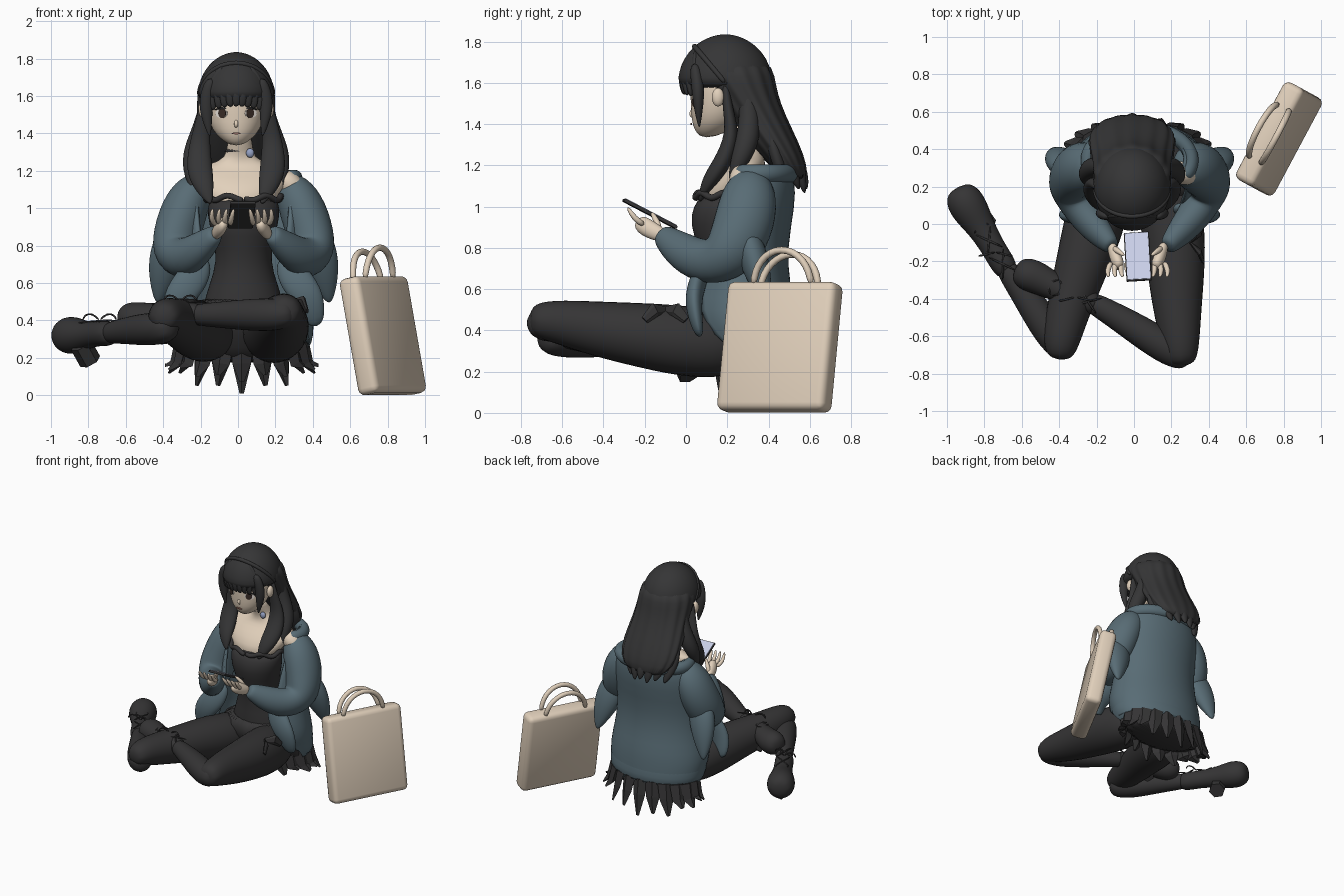
import bpy, bmesh, math
from mathutils import Vector, Matrix

if "Cube" in bpy.data.objects:
    bpy.data.objects.remove(bpy.data.objects["Cube"])


def material(name, r, g, b):
    m = bpy.data.materials.new(name)
    m.use_nodes = True
    m.diffuse_color = (r, g, b, 1)
    node = next(n for n in m.node_tree.nodes if n.type == 'BSDF_PRINCIPLED')
    node.inputs["Base Color"].default_value = (r, g, b, 1)
    return m


HAIR = material("black_hair", .036, .036, .037)
CLOTH = material("black_cloth", .036, .035, .036)
DENIM = material("blue_grey_jacket", .098, .15, .178)
SKIN = material("skin", .76, .635, .5)
CANVAS = material("beige_canvas", .74, .62, .49)
SCREEN = material("lilac_screen", .58, .62, .8)
EYE = material("dark_brown_eye", .04, .025, .02)
WHITE = material("eye_white", .75, .7, .65)
LIP = material("lip", .35, .17, .13)
GEM = material("blue_gem", .3, .36, .55)


def finish(bm, name, mat, smooth=True, subdivide=0):
    bmesh.ops.recalc_face_normals(bm, faces=bm.faces)
    mesh = bpy.data.meshes.new(name)
    for f in bm.faces:
        f.smooth = smooth
    bm.to_mesh(mesh)
    bm.free()
    mesh.materials.append(mat)
    obj = bpy.data.objects.new(name, mesh)
    bpy.context.collection.objects.link(obj)
    if subdivide:
        mod = obj.modifiers.new("smooth", 'SUBSURF')
        mod.levels = mod.render_levels = subdivide
    return obj


def skin_rings(name, rings, mat, closed=True, smooth=True, subdivide=1):
    """Bridge a list of point rings; closed rings get end caps."""
    bm = bmesh.new()
    rows = [[bm.verts.new(p) for p in ring] for ring in rings]
    count = len(rows[0])
    for a, b in zip(rows, rows[1:]):
        for i in range(count if closed else count - 1):
            j = (i + 1) % count
            bm.faces.new((a[i], a[j], b[j], b[i]))
    if closed:
        bm.faces.new(rows[0])
        bm.faces.new(rows[-1])
    return finish(bm, name, mat, smooth, subdivide)


def loft(name, rows, mat, cx=0, n=24, wave=0, folds=10):
    """Stack ellipses (z, centre y, radius x, radius y, optional front gap)."""
    rings = []
    opened = len(rows[0]) > 4
    for z, cy, rx, ry, *gap in rows:
        g = gap[0] if opened else 0
        ring = []
        for i in range(n):
            t = g + (2 * math.pi - 2 * g) * i / (n - 1 if opened else n)
            k = 1 + wave * math.cos(folds * t)
            ring.append((cx + k * rx * math.sin(t), cy - k * ry * math.cos(t), z))
        rings.append(ring)
    return skin_rings(name, rings, mat, not opened)


def tube(name, pts, mat, ref=(0, 0, 1), flat=1, n=8, smooth=True, subdivide=2):
    """Tapered tube through (x, y, z, radius) points."""
    centres = [Vector(p[:3]) for p in pts]
    rings = []
    for i, c in enumerate(centres):
        t = (centres[min(i + 1, len(pts) - 1)] - centres[max(i - 1, 0)]).normalized()
        side = t.cross(Vector(ref)).normalized()
        up = side.cross(t) * flat
        angles = [2 * math.pi * k / n for k in range(n)]
        rings.append([c + pts[i][3] * (side * math.cos(a) + up * math.sin(a)) for a in angles])
    return skin_rings(name, rings, mat, True, smooth, subdivide)


def pair(name, pts, mat, cx=0, **options):
    """A tube on each side of the plane x = cx."""
    for label, s in (("left_", 1), ("right_", -1)):
        tube(label + name, [(cx + s * x, y, z, r) for x, y, z, r in pts], mat, **options)


def ball(name, centre, size, mat):
    bm = bmesh.new()
    bmesh.ops.create_uvsphere(bm, u_segments=16, v_segments=10, radius=1,
                              matrix=Matrix.Translation(centre) @ Matrix.Diagonal((*size, 1)))
    return finish(bm, name, mat)


def disc(name, centre, width, height, mat, turn=0):
    """Thin oval plate that faces the front, turned about z."""
    bm = bmesh.new()
    m = (Matrix.Translation(centre) @ Matrix.Rotation(turn, 4, 'Z')
         @ Matrix.Diagonal((width, 1, height, 1)) @ Matrix.Rotation(math.pi / 2, 4, 'X'))
    bmesh.ops.create_cone(bm, cap_ends=True, segments=20, radius1=1, radius2=1, depth=.008, matrix=m)
    return finish(bm, name, mat, False)


def box(name, matrix, size, mat, bevel, smooth=False):
    bm = bmesh.new()
    bmesh.ops.create_cube(bm, size=1, matrix=matrix @ Matrix.Diagonal((*size, 1)))
    obj = finish(bm, name, mat, smooth)
    mod = obj.modifiers.new("rounded", 'BEVEL')
    mod.width, mod.segments = bevel, 3


Y, X = (0, 1, 0), (1, 0, 0)
HX = -.01   # head centre
AX = .03    # arm centre

# Head and face
loft("head", [(1.335, .1, .03, .03), (1.37, .13, .085, .09), (1.42, .15, .13, .125),
              (1.5, .17, .157, .147), (1.6, .18, .165, .165), (1.72, .19, .14, .14)], SKIN, HX)
tube("nose", [(HX, .05, 1.49, .008), (HX, .015, 1.445, .013), (HX, .04, 1.43, .008)], SKIN, X)
disc("mouth", (HX, .026, 1.4), .025, .005, LIP)
for s in (1, -1):
    disc("eye_white", (HX + s * .077, .048, 1.508), .036, .025, WHITE, s * .5)
    disc("iris", (HX + s * .074, .043, 1.508), .023, .026, EYE, s * .5)
    tube("eyelash", [(HX + s * .04, .034, 1.528, .004), (HX + s * .075, .037, 1.54, .007),
                     (HX + s * .118, .062, 1.525, .004)], HAIR, subdivide=1)
    ball("ear", (HX + s * .18, .155, 1.53), (.022, .03, .045), SKIN)

# Hair cap and long back hair
cap = [(1.6 + .235 * math.sin(a), .19, .208 * math.cos(a), .232 * math.cos(a))
       for a in [math.radians(d) for d in (-9, 6, 22, 38, 54, 68, 80, 88)]]
loft("hair_cap", cap, HAIR, HX, 32)
loft("back_hair", [(1.72, .22, .185, .18), (1.63, .235, .21, .192), (1.55, .28, .208, .16),
                   (1.45, .335, .212, .14), (1.3, .43, .235, .12), (1.2, .495, .215, .09),
                   (1.12, .54, .15, .05)], HAIR, HX, 64, .025, 14)
for i in range(7):
    u = (i - 3) / 3
    tube("back_lock", [(HX + u * .17, .44 - .05 * u * u, 1.42, .03),
                       (HX + u * .2, .52 - .09 * u * u, 1.26, .05),
                       (HX + u * .18, .57 - .1 * u * u, 1.15, .045),
                       (HX + u * .15, .585 - .08 * u * u, 1.06 + .02 * (i % 2), .01)], HAIR, Y, .7)

# Front locks, fringe and hair band
pair("front_lock", [(.155, .19, 1.62, .03), (.175, .2, 1.48, .04), (.195, .23, 1.35, .06),
                    (.2, .18, 1.21, .08), (.17, .1, 1.11, .06), (.135, .065, 1.02, .008)],
     HAIR, HX, ref=Y, flat=.65)
pair("side_lock", [(.15, .29, 1.6, .04), (.175, .31, 1.44, .055), (.225, .3, 1.31, .065),
                   (.25, .25, 1.2, .045), (.235, .21, 1.1, .008)], HAIR, HX, ref=Y)
pair("temple_lock", [(.13, .04, 1.7, .035), (.165, .06, 1.57, .045), (.155, .06, 1.47, .03),
                     (.14, .065, 1.38, .005)], HAIR, HX, ref=Y, flat=.8)
for i in range(9):
    u = (i - 4) / 4
    x, bend, drop = HX + u * .125, .06 * u * u, .02 * u * u
    tube("fringe_lock", [(HX + u * .07, .045, 1.76, .02), (x * .95, -.015 + bend, 1.67, .034),
                         (x, -.022 + bend, 1.6, .03), (x, -.008 + bend, 1.54 - drop, .018)], HAIR, Y, .6)
band = [math.pi * i / 12 for i in range(13)]
tube("hair_band", [(HX + .2 * math.cos(a), .19 - .15 * math.sin(a), 1.6 + .178 * math.sin(a), .014)
                   for a in band], HAIR, Y)

# Neck, chest, choker and pendant
loft("chest", [(.98, .19, .17, .12), (1.1, .23, .22, .13), (1.17, .275, .28, .11),
               (1.215, .3, .25, .085), (1.25, .3, .1, .075), (1.3, .29, .066, .066),
               (1.42, .22, .065, .065)], SKIN, .01)
tube("bare_shoulder", [(.2, .28, 1.17, .06), (.28, .27, 1.14, .075), (.33, .28, 1.06, .06)], SKIN, Y)
loft("choker", [(1.285, .294, .078, .076), (1.325, .275, .076, .076)], CLOTH)
ball("pendant", (.065, .215, 1.295), (.022, .015, .025), GEM)

# Dress bodice with frilled neckline
loft("bodice", [(.3, .27, .25, .2), (.5, .25, .22, .18), (.66, .24, .155, .15), (.78, .21, .145, .145),
                (.92, .185, .19, .17), (1.0, .19, .195, .155), (1.06, .2, .185, .13)], CLOTH, .03)
frill = [2 * math.pi * i / 40 for i in range(41)]
tube("neckline_frill", [(.03 + .2 * math.sin(a), .195 - .15 * math.cos(a),
                         1.055 + .015 * math.sin(20 * a + i * 2), .018) for i, a in enumerate(frill)],
     CLOTH, subdivide=1)

# Skirt with pointed hem
loft("skirt", [(.54, .23, .25, .2), (.4, .27, .33, .24), (.24, .34, .35, .21), (.17, .35, .3, .17)],
     CLOTH, .02, 48, .03, 16)
for i in range(20):
    a = 2 * math.pi * i / 20
    s, c = math.sin(a), math.cos(a)
    tip = .01 + .12 * s * s + .03 * (i % 2) + .06 * max(c, 0)
    tube("hem_point", [(.02 + .33 * s, .35 - .18 * c, .28, .06), (.02 + .36 * s, .36 - .19 * c, .17, .05),
                       (.02 + .41 * s, .37 - .2 * c, tip, .012)], CLOTH, (s, -c, 0), .5, 4, False, 0)

# Jacket body with open front, draped fronts and folded collar
jacket = loft("jacket_body", [(1.2, .35, .25, .16, 1.2), (1.13, .34, .31, .19, .95),
                              (1.0, .31, .34, .22, .85), (.8, .27, .335, .22, .75),
                              (.62, .265, .35, .24, .7), (.5, .26, .38, .275, .75),
                              (.38, .28, .39, .265, .95), (.27, .31, .36, .24, 1.4)], DENIM, AX)
jacket.modifiers.new("cloth", 'SOLIDIFY').thickness = .018
pair("jacket_front", [(.22, .1, .75, .07), (.27, .05, .62, .1), (.36, .03, .52, .09), (.39, .07, .36, .05)],
     DENIM, AX, ref=Y, flat=.5)
arc = [1.0 + (2 * math.pi - 2) * i / 14 for i in range(15)]
tube("jacket_collar", [(AX + .28 * math.sin(a), .34 - .175 * math.cos(a), 1.16, .045) for a in arc],
     DENIM, flat=1.1)
loft("jacket_hem", [(.36, .29, .375, .255, 1.1), (.28, .31, .375, .25, 1.3), (.22, .31, .32, .21, 1.5)],
     DENIM, AX)

# Sleeves with loose elbow folds
pair("sleeve", [(.22, .32, 1.17, .08), (.29, .31, 1.06, .155), (.35, .28, .9, .165), (.375, .21, .76, .155),
                (.33, .1, .72, .125), (.24, -.02, .78, .105), (.165, -.1, .85, .068), (.145, -.125, .87, .05)],
     DENIM, AX, ref=X, flat=.87)
pair("elbow_fold", [(.35, .28, .9, .1), (.405, .33, .74, .12), (.44, .37, .6, .075), (.46, .4, .49, .015)],
     DENIM, AX, ref=Y, flat=.7)

# Hands
pair("palm", [(.145, -.1, .855, .035), (.125, -.16, .88, .046), (.105, -.21, .91, .05),
              (.095, -.235, .935, .03)], SKIN, .02, ref=X, flat=.75)
for i in range(4):
    pair("finger", [(.14 - .026 * i, -.2, .91, .017), (.165 - .036 * i, -.25, .94, .016),
                    (.155 - .038 * i, -.285, 1.0, .009)], SKIN, .02, ref=X, subdivide=1)
pair("thumb", [(.13, -.13, .88, .02), (.11, -.14, .93, .017), (.07, -.17, .975, .01)],
     SKIN, .02, ref=X, subdivide=1)

# Phone
tilt = (Matrix.Translation((.02, -.175, .965)) @ Matrix.Rotation(.06, 4, 'Z')
        @ Matrix.Rotation(-.48, 4, 'X'))
box("phone", tilt, (.135, .29, .016), CLOTH, .005)
box("phone_screen", tilt @ Matrix.Translation((0, 0, .009)), (.125, .28, .004), SCREEN, .001)

# Legs
tube("left_thigh", [(.16, .3, .32, .16), (.2, .05, .34, .195), (.225, -.2, .375, .175),
                    (.23, -.45, .41, .145), (.25, -.66, .45, .11), (.255, -.765, .45, .08)], CLOTH)
tube("left_shin", [(.31, -.73, .44, .07), (.2, -.68, .43, .1), (.03, -.57, .43, .092),
                   (-.15, -.46, .43, .07), (-.26, -.4, .43, .06)], CLOTH)
tube("right_thigh", [(-.13, .3, .32, .16), (-.2, .05, .34, .185), (-.27, -.2, .375, .16),
                     (-.35, -.45, .4, .13), (-.39, -.63, .425, .11), (-.4, -.73, .42, .07)], CLOTH)
tube("right_shin", [(-.34, -.7, .37, .08), (-.43, -.61, .355, .1), (-.54, -.44, .35, .09),
                    (-.64, -.3, .34, .07), (-.71, -.2, .33, .06)], CLOTH)


# Lace-up boots
def boot(side, pts, heel):
    tube(side + "_boot", pts, CLOTH)
    tube(side + "_heel", heel, CLOTH, Y, 1, 6, False, 0)
    for a, b in zip(pts, pts[1:4]):
        p, q = Vector(a[:3]), Vector(b[:3])
        across = (q - p).cross(Vector((0, 0, 1))).normalized() * .05
        top = Vector((0, 0, .065))
        for s in (1, -1):
            ends = (p + across * s + top, (p + q) / 2 + top * 1.1, q - across * s + top)
            tube(side + "_lace", [(*e, .007) for e in ends], CLOTH, n=5, subdivide=1)
    knot = Vector(pts[1][:3])
    for s in (1, -1):
        loop = [(0, 0, .07), (s * .04, -.01, .11), (s * .08, -.02, .1), (s * .09, -.02, .07)]
        tube(side + "_bow", [(*(knot + Vector(o)), .007) for o in loop], CLOTH, Y, n=5, subdivide=1)


boot("right", [(-.66, -.28, .33, .08), (-.74, -.15, .33, .07), (-.81, -.03, .32, .08),
               (-.86, .05, .32, .105), (-.91, .13, .32, .115), (-.945, .2, .32, .07)],
     [(-.84, -.02, .27, .06), (-.79, .02, .18, .06)])
boot("left", [(-.18, -.44, .43, .08), (-.31, -.39, .43, .068), (-.42, -.34, .42, .078),
              (-.51, -.29, .41, .095), (-.58, -.265, .41, .1), (-.64, -.24, .41, .06)],
     [(-.4, -.36, .38, .06), (-.39, -.3, .3, .05)])

# Garter bows
for s in (1, -1):
    tube("garter_bow", [(.3, -.1, .5, .015), (.35, -.1 + s * .05, .5, .035),
                        (.37, -.1 + s * .1, .45, .02)], CLOTH, X, .4, 6, False, 0)

# Tote bag leaning towards the figure
up = Vector((-.11, .06, .63)).normalized()
along = Vector((.47, .88, 0)).normalized()
frame = Matrix((along, up.cross(along), up)).transposed().to_4x4()
frame = Matrix.Translation((.775, .455, .318)) @ frame
box("bag", frame, (.59, .125, .635), CANVAS, .035, True)
for s in (1, -1):
    arch = [math.pi * i / 8 for i in range(9)]
    pts = [frame @ Vector((.16 * math.cos(a), s * .035 + (s - 1) * .02 * math.sin(a),
                           .3 + .17 * math.sin(a))) for a in arch]
    tube("bag_handle", [(*p, .019) for p in pts], CANVAS, up.cross(along), subdivide=1)
